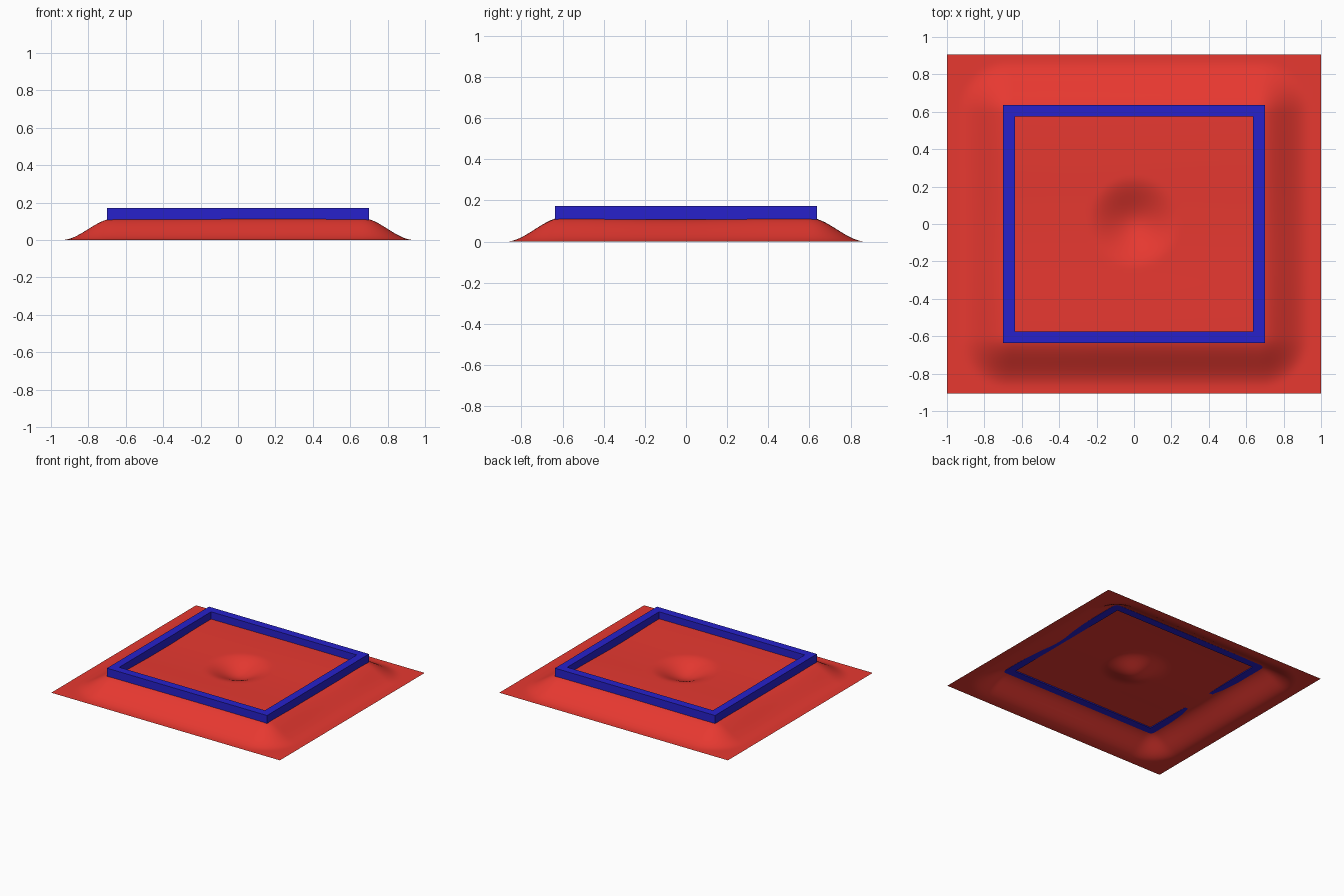
import bpy, bmesh, math

if "Cube" in bpy.data.objects:
    bpy.data.objects.remove(bpy.data.objects["Cube"])


def material(name, color):
    m = bpy.data.materials.new(name)
    m.diffuse_color = color
    m.use_nodes = True
    m.node_tree.nodes["Principled BSDF"].inputs["Base Color"].default_value = m.diffuse_color
    return m


def make_object(name, bm, mat):
    mesh = bpy.data.meshes.new(name)
    bm.to_mesh(mesh)
    bm.free()
    mesh.materials.append(mat)
    obj = bpy.data.objects.new(name, mesh)
    bpy.context.collection.objects.link(obj)
    return obj


def smoothstep(t):
    t = max(0.0, min(1.0, t))
    return t * t * (3 - 2 * t)


red = material("red", (0.8, 0.04, 0.03, 1))
blue = material("blue", (0.02, 0.015, 0.6, 1))

HALF_X, HALF_Y = 1.0, 0.905


# Ground height: flat-topped mound, sloping borders, round central hollow
def ground_height(x, y):
    outside = math.hypot(max(abs(x) - 0.665, 0), max(abs(y) - 0.60, 0))
    mound = 1 - smoothstep(outside / 0.275)
    ripple = 0.004 * math.cos(y * 6.0 + math.pi + 0.3) + 0.0015 * math.sin(3 * x + 1)
    hollow = 0.07 * (1 - smoothstep(math.hypot(x, y - 0.01) / 0.25))
    return mound * (0.112 + ripple - hollow)


# Ground sheet
bm = bmesh.new()
bmesh.ops.create_grid(bm, x_segments=96, y_segments=88, size=1)
for v in bm.verts:
    v.co.y *= HALF_Y
    v.co.z = ground_height(v.co.x, v.co.y)
for f in bm.faces:
    f.smooth = True
make_object("ground", bm, red)

# Rectangular border frame
bm = bmesh.new()
CORNERS = [(-1, -1), (1, -1), (1, 1), (-1, 1)]
rings = [[bm.verts.new((sx * hx, sy * hy, z)) for sx, sy in CORNERS]
         for hx, hy, z in [(0.70, 0.637, 0.108), (0.70, 0.637, 0.172),
                           (0.637, 0.574, 0.172), (0.637, 0.574, 0.108)]]
for r in range(4):
    a, b = rings[r], rings[(r + 1) % 4]
    for i in range(4):
        j = (i + 1) % 4
        bm.faces.new((a[i], a[j], b[j], b[i]))
bmesh.ops.recalc_face_normals(bm, faces=bm.faces)
make_object("border_frame", bm, blue)
